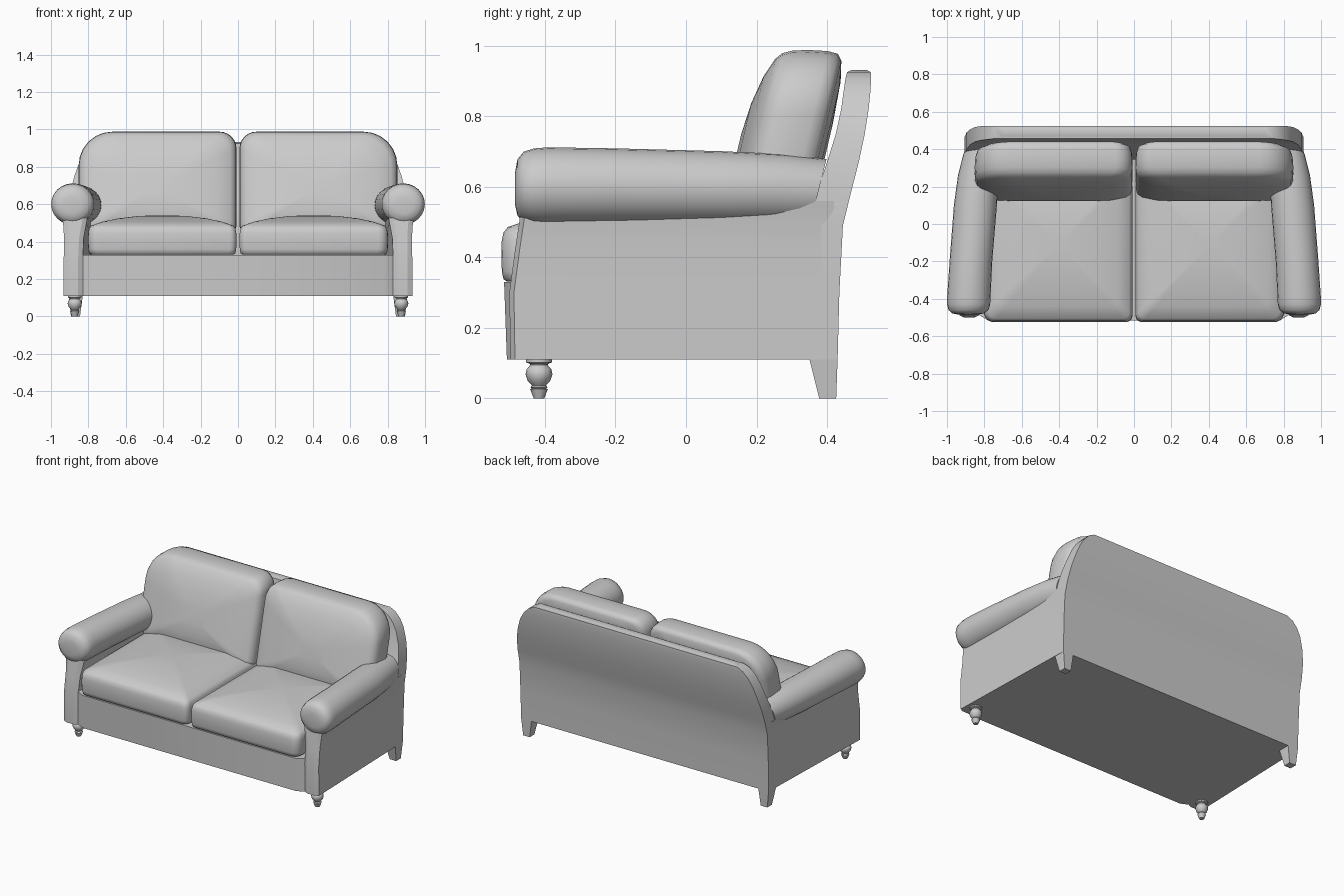
import bpy, bmesh, math

cube = bpy.data.objects.get("Cube")
if cube:
    bpy.data.objects.remove(cube, do_unlink=True)

fabric = bpy.data.materials.new("plain_grey")
fabric.use_nodes = True
GREY = (0.6, 0.6, 0.6, 1)
fabric.diffuse_color = GREY
fabric.node_tree.nodes["Principled BSDF"].inputs["Base Color"].default_value = GREY


def loft(name, rings, mirror=True, angle=35):
    """Skin a list of equal-length point rings and cap both ends."""
    bm = bmesh.new()
    loops = [[bm.verts.new(p) for p in ring] for ring in rings]
    n = len(loops[0])
    for a, b in zip(loops, loops[1:]):
        for i in range(n):
            j = (i + 1) % n
            bm.faces.new((a[i], a[j], b[j], b[i]))
    bm.faces.new(loops[0][::-1])
    bm.faces.new(loops[-1])
    bmesh.ops.recalc_face_normals(bm, faces=bm.faces)
    mesh = bpy.data.meshes.new(name)
    bm.to_mesh(mesh)
    bm.free()
    mesh.materials.append(fabric)
    obj = bpy.data.objects.new(name, mesh)
    bpy.context.collection.objects.link(obj)
    bpy.ops.object.select_all(action='DESELECT')
    obj.select_set(True)
    bpy.context.view_layer.objects.active = obj
    bpy.ops.object.shade_smooth_by_angle(angle=math.radians(angle))
    if mirror:
        obj.modifiers.new("Mirror", 'MIRROR')
    return obj


def rounded(x0, x1, y0, y1, radii, steps=5):
    """Rectangle outline; radii run from lower left anticlockwise."""
    corners = [(x0, y0, 1, 1), (x1, y0, -1, 1), (x1, y1, -1, -1), (x0, y1, 1, -1)]
    pts = []
    for k, ((x, y, sx, sy), r) in enumerate(zip(corners, radii)):
        for i in range(steps + 1):
            a = math.pi * (1 + k / 2 + i / steps / 2)
            pts.append((x + sx * r + r * math.cos(a), y + sy * r + r * math.sin(a)))
    return pts


def scaled(outline, s, cx, cy):
    return [(cx + (x - cx) * s, cy + (y - cy) * s) for x, y in outline]


def ellipse(n=24):
    return [(math.cos(2 * math.pi * i / n), math.sin(2 * math.pi * i / n)) for i in range(n)]


# Base with a slightly bowed front rail
plan = [(0.83, 0.41), (0.83, -0.485), (0.78, -0.508), (-0.78, -0.508),
        (-0.83, -0.485), (-0.83, 0.41)]
loft("base", [[(x, y - lip * (y < -0.5), z) for x, y in plan]
              for z, lip in ((0.11, 0), (0.33, 0.008))], mirror=False)

# Backrest: a leaning slab, given as height, half width, front y, back y
back_levels = [
    (0.11, 0.905, 0.36, 0.43), (0.3, 0.907, 0.35, 0.435), (0.49, 0.907, 0.345, 0.445),
    (0.58, 0.905, 0.37, 0.467), (0.67, 0.895, 0.4, 0.49), (0.75, 0.875, 0.425, 0.507),
    (0.82, 0.85, 0.44, 0.518), (0.87, 0.82, 0.447, 0.523), (0.905, 0.785, 0.452, 0.525),
    (0.925, 0.745, 0.457, 0.524), (0.932, 0.7, 0.47, 0.512)]
loft("backrest", [[(-w, f, z), (w, f, z), (w, b, z), (-w, b, z)]
                  for z, w, f, b in back_levels], mirror=False)

# Arm walls with a padded front face: height, inner x, outer x, front y
wall_levels = [(0.11, 0.83, 0.932, -0.485), (0.3, 0.83, 0.932, -0.488),
               (0.42, 0.825, 0.93, -0.472), (0.5, 0.81, 0.935, -0.46),
               (0.56, 0.8, 0.95, -0.452)]
loft("arm_wall", [[(0.78, 0.42, z), (xi, f, z), (xi + 0.025, f - 0.013, z),
                   (xo - 0.025, f - 0.013, z), (xo, f, z), (0.906, 0.42, z)]
                  for z, xi, xo, f in wall_levels], angle=25)

# Rolled arm tops: y, centre x, radius x, centre z, radius z, lean of the ring
roll_levels = [
    (-0.485, 0.888, 0.05, 0.595, 0.045, 0), (-0.478, 0.887, 0.085, 0.598, 0.08, 0),
    (-0.46, 0.885, 0.107, 0.6, 0.1, 0), (-0.43, 0.884, 0.115, 0.6, 0.109, 0),
    (-0.39, 0.883, 0.116, 0.601, 0.111, 0), (-0.2, 0.872, 0.114, 0.6, 0.109, 0),
    (0.1, 0.848, 0.115, 0.596, 0.105, 0), (0.26, 0.833, 0.108, 0.592, 0.101, 0.1),
    (0.375, 0.815, 0.097, 0.585, 0.094, 0.25)]
loft("arm_roll", [[(cx + rx * c, y + lean * rz * s, cz + rz * s) for c, s in ellipse()]
                  for y, cx, rx, cz, rz, lean in roll_levels], angle=50)

# Seat cushions: rounded plan, domed top
seat_plan = rounded(0.008, 0.802, -0.524, 0.3, (0.035, 0.05, 0.05, 0.035))
seat_levels = [(0.96, 0.331), (0.985, 0.338), (0.996, 0.36), (1, 0.41), (0.997, 0.445),
               (0.985, 0.47), (0.955, 0.486), (0.8, 0.507), (0.6, 0.524),
               (0.35, 0.536), (0.12, 0.541)]
loft("seat_cushion", [[(x, y, z) for x, y in scaled(seat_plan, s, 0.405, -0.11)]
                      for s, z in seat_levels], angle=50)

# Back cushions: rounded elevation, domed front, leaning backwards
back_plan = rounded(0.008, 0.852, 0.45, 0.988, (0.04, 0.05, 0.18, 0.09), 6)
depth_levels = [(0.3, 0.398), (0.7, 0.392), (0.9, 0.38), (0.965, 0.365), (0.99, 0.335),
                (1, 0.28), (0.995, 0.235), (0.97, 0.208), (0.92, 0.192), (0.75, 0.17),
                (0.5, 0.153), (0.2, 0.145)]
loft("back_cushion", [[(x, y + 0.235 * (z - 0.7), z)
                       for x, z in scaled(back_plan, s, 0.43, 0.69)]
                      for s, y in depth_levels], angle=50)

# Turned front legs: radius, height
turned = [(0.015, 0), (0.025, 0.026), (0.02, 0.028), (0.024, 0.032), (0.02, 0.037),
          (0.032, 0.05), (0.038, 0.068), (0.035, 0.083), (0.025, 0.094),
          (0.026, 0.098), (0.037, 0.102), (0.037, 0.112)]
loft("front_leg", [[(0.873 + r * c, -0.417 + r * s, z) for c, s in ellipse(16)]
                   for r, z in turned], angle=40)

# Tapered square back legs
loft("back_leg", [[(a, f, z), (b, f, z), (b, k, z), (a, k, z)]
                  for a, b, f, k, z in ((0.845, 0.893, 0.378, 0.426, 0),
                                        (0.83, 0.905, 0.35, 0.43, 0.112))])
